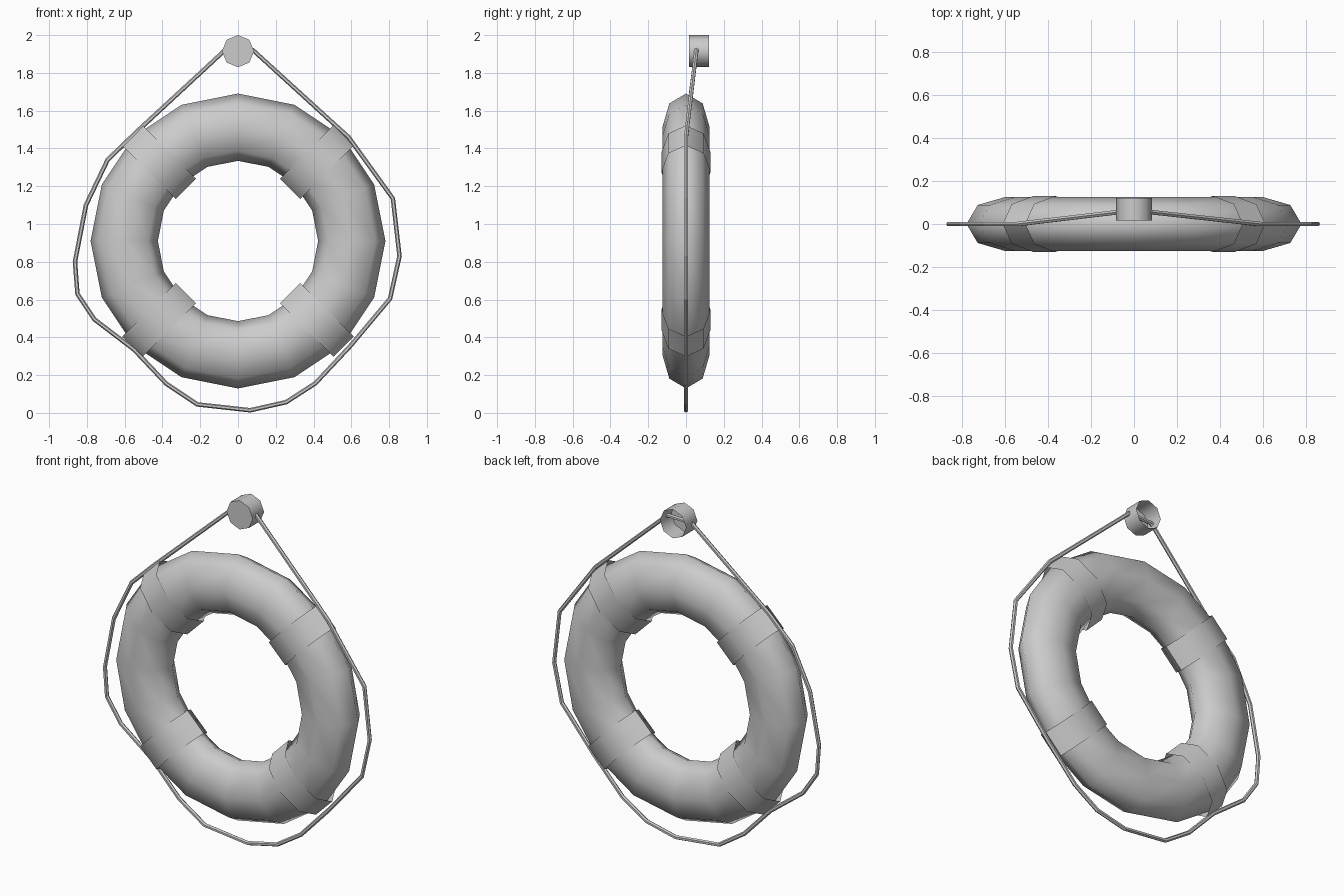
import bpy, bmesh
from math import pi, cos, sin, radians
from mathutils import Vector

if "Cube" in bpy.data.objects:
    bpy.data.objects.remove(bpy.data.objects["Cube"])

CZ = 0.91          # height of the ring centre


def finish(name, angle=60):
    ob = bpy.context.object
    ob.name = name
    bpy.ops.object.transform_apply(location=False, rotation=True, scale=True)
    bpy.ops.object.shade_smooth_by_angle(angle=radians(angle))
    return ob


# Buoy ring: 16 x 8 torus, flattened front to back
bpy.ops.mesh.primitive_torus_add(major_segments=16, minor_segments=8,
                                 major_radius=0.6025, minor_radius=0.178,
                                 location=(0, 0, CZ), rotation=(pi / 2, 0, 0))
bpy.context.object.scale = (1, 1, 0.125 / 0.178)
finish("buoy_ring", 80)

# Four straps wrapped around the ring on the diagonals
for i in range(4):
    a = pi / 4 + i * pi / 2
    bpy.ops.mesh.primitive_cylinder_add(
        vertices=8, radius=1, depth=0.15, end_fill_type='NOTHING',
        location=(0.59 * cos(a), 0, CZ + 0.59 * sin(a)), rotation=(0, -a, 0))
    bpy.context.object.scale = (0.2, 0.13, 1)
    finish("strap_%d" % (i + 1))

# Wall peg: octagonal cup, closed at the front and open at the back
bpy.ops.mesh.primitive_cylinder_add(vertices=8, radius=0.085, depth=0.105,
                                    location=(0, 0.068, 1.915),
                                    rotation=(pi / 2, 0, 0))
peg = finish("hanging_peg")
bm = bmesh.new()
bm.from_mesh(peg.data)
back = [f for f in bm.faces if f.normal.y > 0.9]
bmesh.ops.delete(bm, geom=back, context='FACES_ONLY')
bm.to_mesh(peg.data)
bm.free()

# Rope: closed loop that hangs from the peg and passes the straps
path = [(-.075, 1.915), (-.54, 1.485), (-.69, 1.34), (-.805, 1.10), (-.863, .80),
        (-.85, .63), (-.76, .495), (-.55, .335), (-.38, .155), (-.215, .045),
        (.065, .014), (.255, .057), (.41, .157), (.595, .355), (.805, .605),
        (.855, .83), (.82, 1.135), (.585, 1.46), (.08, 1.92)]
pts = [Vector((x, 0.055 if z > 1.8 else 0, z)) for x, z in path]
R, SIDES, n = 0.012, 6, len(path)
bm = bmesh.new()
rings = []
for i, p in enumerate(pts):
    d0 = (p - pts[i - 1]).normalized()
    d1 = (pts[(i + 1) % n] - p).normalized()
    t = (d0 + d1).normalized()
    u = t.cross(Vector((0, 1, 0))).normalized()
    v = u.cross(t)
    rings.append([bm.verts.new(p + R * (u * cos(2 * pi * k / SIDES) + v * sin(2 * pi * k / SIDES)))
                  for k in range(SIDES)])
for i in range(n):
    a, b = rings[i], rings[(i + 1) % n]
    for k in range(SIDES):
        m = (k + 1) % SIDES
        bm.faces.new((a[k], a[m], b[m], b[k]))
bmesh.ops.recalc_face_normals(bm, faces=bm.faces)
mesh = bpy.data.meshes.new("rope")
bm.to_mesh(mesh)
bm.free()
rope = bpy.data.objects.new("rope", mesh)
bpy.context.collection.objects.link(rope)
